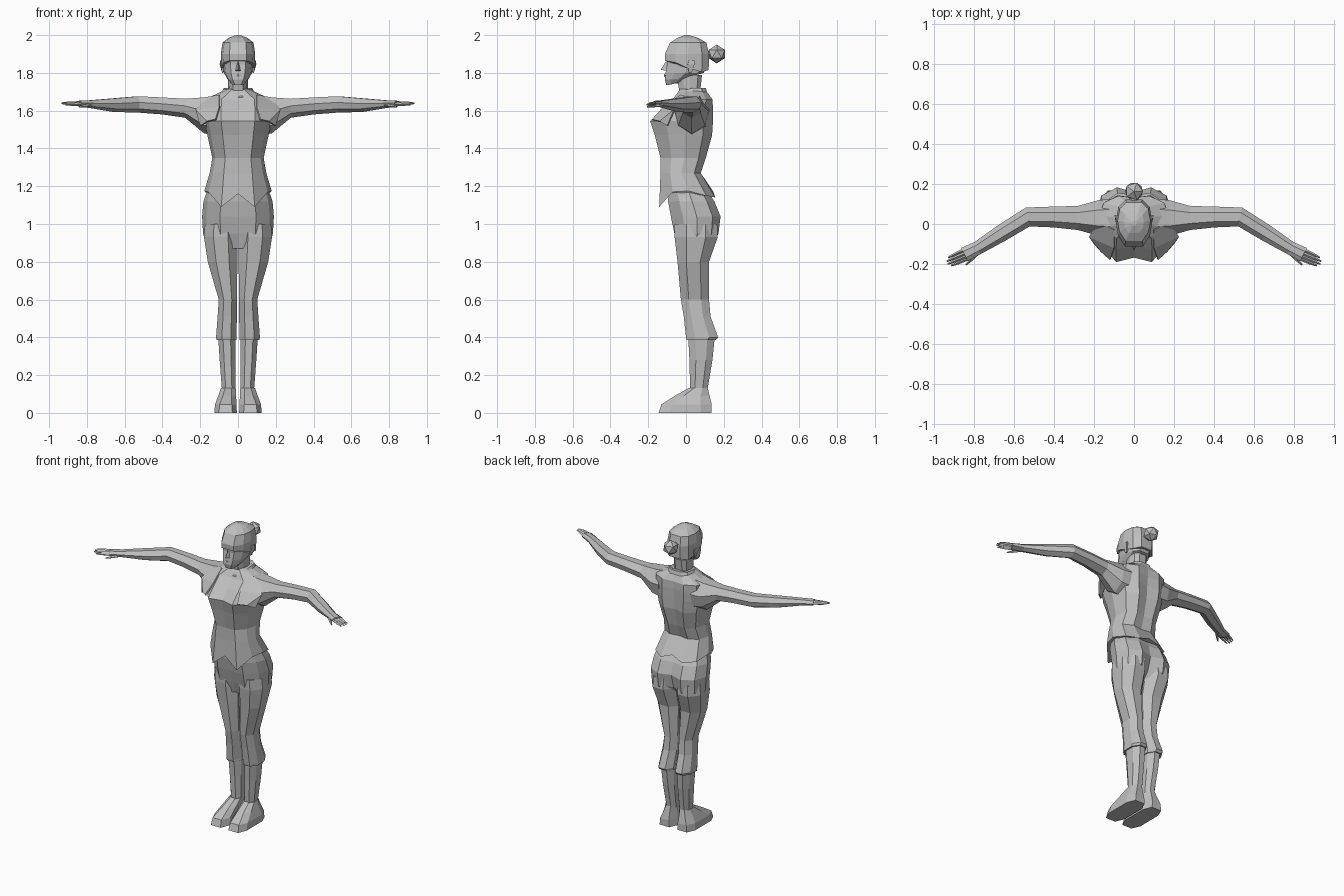
import bpy, bmesh
from mathutils import Vector

grey = bpy.data.materials.new("plain grey")
grey.diffuse_color = (0.52, 0.52, 0.52, 1)


def make(name, verts, faces):
    me = bpy.data.meshes.new(name)
    me.from_pydata([tuple(v) for v in verts], [], faces)
    bm = bmesh.new()
    bm.from_mesh(me)
    bmesh.ops.recalc_face_normals(bm, faces=bm.faces)
    bm.to_mesh(me)
    bm.free()
    me.materials.append(grey)
    ob = bpy.data.objects.new(name, me)
    bpy.context.collection.objects.link(ob)
    return ob


def loft(name, rings, caps=True):
    n = len(rings[0])
    verts = [p for r in rings for p in r]
    faces = [(k * n + i, k * n + (i + 1) % n, (k + 1) * n + (i + 1) % n, (k + 1) * n + i)
             for k in range(len(rings) - 1) for i in range(n)]
    if caps:
        faces += [tuple(range(n)), tuple(range(len(verts) - n, len(verts)))]
    return make(name, verts, faces)


def mirror(ob):
    m = ob.modifiers.new("mirror", 'MIRROR')
    m.use_axis[0] = True
    return ob


def body_ring(z, w, yf, yb, dip=0.0, crease=0.0, hem=(0, 0, 0, 0, 0, 0, 0)):
    """Symmetric 12-sided section; dip and crease sink the centre front and back."""
    d = yb - yf
    half = [(0, yf + dip), (.5 * w, yf), (.88 * w, yf + .24 * d), (w, yf + .52 * d),
            (.86 * w, yb - .16 * d), (.45 * w, yb), (0, yb - crease)]
    pts = [Vector((x, y, z + h)) for (x, y), h in zip(half, hem)]
    return pts + [Vector((-p.x, p.y, p.z)) for p in pts[-2:0:-1]]


def leg_ring(z, xi, xo, yf, yb, c=.28):
    """Octagonal section between inner and outer x and front and back y."""
    w, d = xo - xi, yb - yf
    return [(xi + c * w, yf, z), (xo - c * w, yf, z), (xo, yf + c * d, z), (xo, yb - c * d, z),
            (xo - c * w, yb, z), (xi + c * w, yb, z), (xi, yb - c * d, z), (xi, yf + c * d, z)]


def arm_ring(x, y, z, ry, rz, lean=0.0):
    shape = [(1, .25), (.45, 1), (-.45, 1), (-1, .25), (-.8, -.55), (0, -1), (.8, -.55)]
    return [(x + lean * a * ry, y + a * ry, z + b * rz) for a, b in shape]


# Jacket: pointed front hem, narrow waist, full chest, sloped shoulders
hem = (0, -.07, .01, .015, -.01, -.02, .01)
loft("jacket", [
    body_ring(1.16, .178, -.142, .155, .004, .01, hem),
    body_ring(1.27, .15, -.135, .078, 0, .01),
    body_ring(1.35, .136, -.135, .105, 0, .012),
    body_ring(1.47, .162, -.165, .138, .012, .018),
    body_ring(1.545, .178, -.19, .143, .022, .018),
    body_ring(1.61, .178, -.125, .143, .012, .012),
    body_ring(1.66, .175, -.07, .14, .005, .008),
    body_ring(1.695, .10, -.045, .115),
    body_ring(1.715, .06, -.03, .085)])

# Open vest flaps in front of the arms
flap = make("vest_flap", [(.10, -.03, 1.685), (.175, .01, 1.67), (.225, -.065, 1.605), (.2, -.1, 1.52),
                          (.165, -.14, 1.545), (.12, -.18, 1.555), (.10, -.12, 1.62)],
            [(0, 1, 2, 6), (6, 2, 4, 5), (2, 3, 4)])
mirror(flap).modifiers.new("thickness", 'SOLIDIFY').thickness = .01

# Collar
loft("collar", [body_ring(1.67, .10, -.06, .12, 0, 0),
                body_ring(1.70, .075, -.04, .105, .02, 0, (-.04, 0, .01, .02, .02, .02, .02))])

# Trousers: pelvis and tapering legs
loft("trouser_seat", [
    body_ring(1.2, .155, -.10, .10),
    body_ring(1.12, .183, -.095, .15, 0, .01),
    body_ring(1.04, .19, -.08, .183, 0, .025),
    body_ring(.95, .185, -.062, .172, .01, .04),
    body_ring(.87, .165, -.045, .13, .03, .06)])
mirror(loft("trouser_leg", [
    leg_ring(1.0, .004, .175, -.06, .165),
    leg_ring(.93, .003, .18, -.06, .168),
    leg_ring(.8, .003, .16, -.045, .122),
    leg_ring(.6, .006, .102, -.027, .122),
    leg_ring(.51, .006, .108, -.012, .13),
    leg_ring(.40, .008, .116, .0, .17),
    leg_ring(.385, .008, .114, .003, .158)]))

# Boots: shaft and foot
mirror(loft("boot_shaft", [
    leg_ring(.40, .014, .105, .012, .152),
    leg_ring(.28, .013, .097, .018, .14),
    leg_ring(.12, .012, .085, .022, .113)]))
mirror(loft("boot_foot", [
    leg_ring(0, .006, .125, -.145, .136, .2),
    leg_ring(.045, .008, .122, -.13, .136, .22),
    leg_ring(.09, .01, .105, -.06, .125, .26),
    leg_ring(.132, .012, .09, .015, .115)]))

# Arms sweeping forward from the elbow, with the palm
mirror(loft("arm", [
    arm_ring(.12, .03, 1.575, .095, .105),
    arm_ring(.18, .03, 1.575, .088, .095),
    arm_ring(.28, .03, 1.613, .06, .05),
    arm_ring(.40, .035, 1.625, .052, .045),
    arm_ring(.53, .035, 1.633, .047, .043, .2),
    arm_ring(.66, -.045, 1.629, .038, .036, .5),
    arm_ring(.78, -.12, 1.634, .03, .021, .5),
    arm_ring(.845, -.152, 1.637, .033, .015, .5)]))

# Fingers and thumb
digits = [((.845, -.128, 1.64), (.928, -.168, 1.641)), ((.84, -.145, 1.641), (.934, -.186, 1.64)),
          ((.835, -.16, 1.639), (.93, -.2, 1.637)), ((.825, -.172, 1.635), (.912, -.208, 1.632)),
          ((.775, -.142, 1.63), (.84, -.205, 1.62))]
for i, (a, b) in enumerate(digits):
    a, b = Vector(a), Vector(b)
    side = (b - a).cross(Vector((0, 0, 1))).normalized()
    rings = []
    for t, r in ((0, .009), (.6, .008), (1, .004)):
        p = a.lerp(b, t)
        rings.append([p + side * r, p + Vector((0, 0, r)), p - side * r, p - Vector((0, 0, r))])
    mirror(loft("thumb" if i == 4 else f"finger_{i + 1}", rings))

# Neck
loft("neck", [body_ring(1.62, .062, -.06, .08), body_ring(1.70, .052, -.035, .075),
              body_ring(1.79, .055, -.05, .085)])

# Head: jaw, face and skull
loft("head", [
    body_ring(1.737, .034, -.105, -.03, 0, 0, (0, 0, 0, .005, .01, .01, .01)),
    body_ring(1.765, .058, -.112, .04, 0, 0, (0, 0, 0, .005, .015, .02, .02)),
    body_ring(1.80, .074, -.108, .095),
    body_ring(1.845, .08, -.1, .115),
    body_ring(1.88, .082, -.102, .115)])

# Hair cap, closing to a ridge at the crown
loft("hair", [
    body_ring(1.865, .088, -.11, .12, 0, 0, (0, 0, -.01, -.04, -.06, -.05, -.05)),
    body_ring(1.90, .091, -.112, .122),
    body_ring(1.96, .082, -.085, .108),
    body_ring(1.985, .05, -.045, .065),
    body_ring(2.0, .012, -.008, .015)])

# Nose
make("nose", [(0, -.104, 1.865), (-.016, -.1, 1.81), (.016, -.1, 1.81), (0, -.134, 1.817)],
     [(0, 1, 3), (0, 3, 2), (1, 2, 3), (0, 2, 1)])

# Mouth and brows
make("lips", [(-.022, -.108, 1.787), (.022, -.108, 1.787), (0, -.117, 1.796), (0, -.115, 1.778)],
     [(0, 3, 2), (3, 1, 2), (0, 1, 3), (0, 2, 1)])

# Ears
mirror(loft("ear", [
    [(.076, .015, 1.80), (.084, .015, 1.80), (.084, .03, 1.80), (.076, .03, 1.80)],
    [(.078, .005, 1.845), (.092, .01, 1.845), (.097, .045, 1.845), (.078, .04, 1.845)],
    [(.08, .012, 1.865), (.092, .015, 1.865), (.095, .045, 1.865), (.08, .04, 1.865)]]))

# Hair bun
bm = bmesh.new()
bmesh.ops.create_icosphere(bm, subdivisions=1, radius=.05)
bm.verts.ensure_lookup_table()
bun = make("hair_bun", [v.co + Vector((0, .163, 1.9)) for v in bm.verts],
           [tuple(v.index for v in f.verts) for f in bm.faces])
bm.free()
loft("bun_tie", [[(x * .022, y, 1.9 + z * .022) for x, z in ((1, 0), (.5, .87), (-.5, .87), (-1, 0), (-.5, -.87), (.5, -.87))]
                 for y in (.10, .14)])
